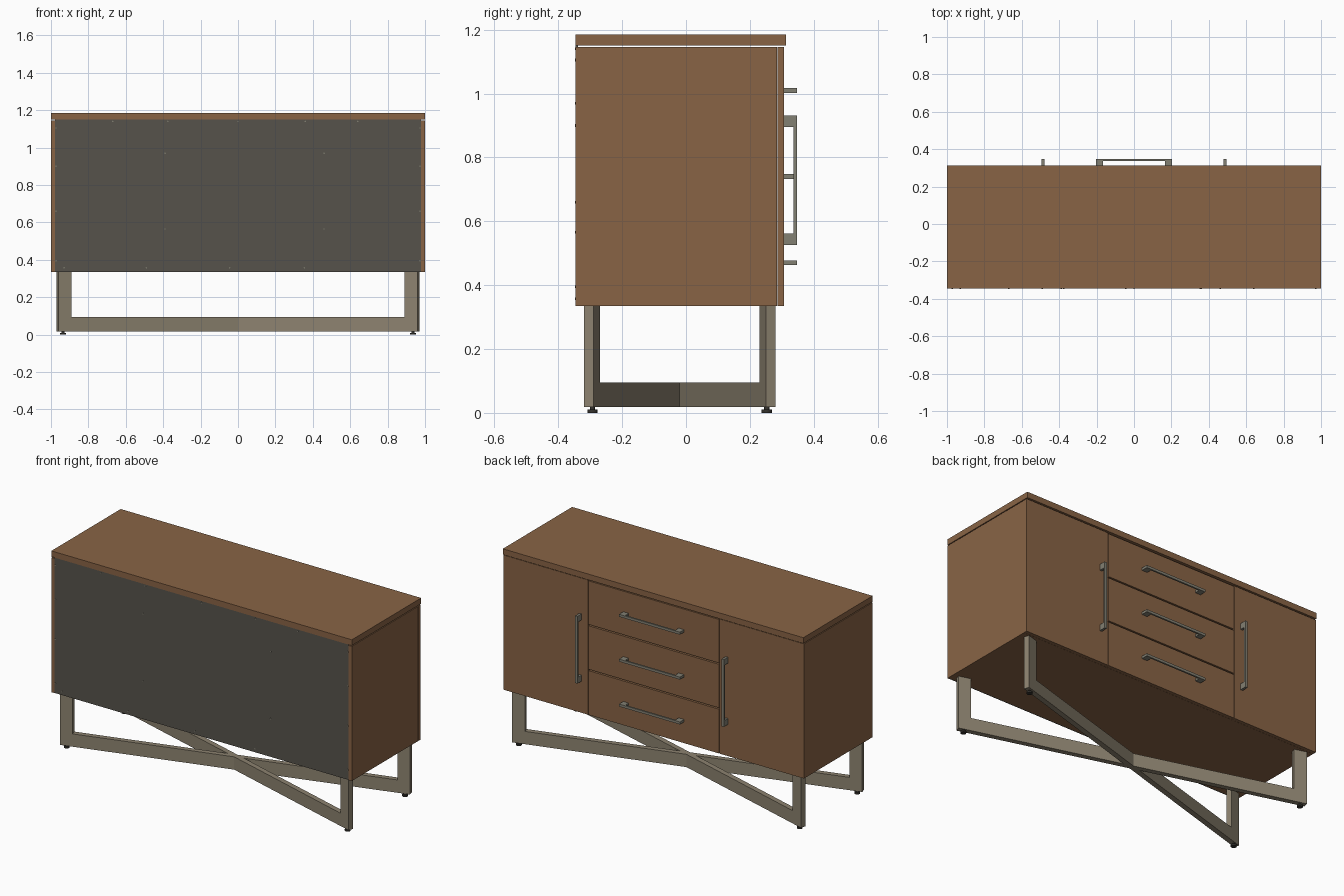
import bpy, bmesh, math
from mathutils import Matrix, Vector

cube = bpy.data.objects.get("Cube")
if cube:
    bpy.data.objects.remove(cube, do_unlink=True)


def material(name, rgb):
    m = bpy.data.materials.new(name)
    m.use_nodes = True
    m.diffuse_color = (*rgb, 1)
    m.node_tree.nodes["Principled BSDF"].inputs["Base Color"].default_value = (*rgb, 1)
    return m


wood = material("walnut brown", (0.25, 0.127, 0.06))
board = material("dark grey board", (0.093, 0.086, 0.07))
metal = material("warm grey metal", (0.265, 0.225, 0.16))
steel = material("handle steel", (0.225, 0.215, 0.17))
rubber = material("dark rubber", (0.035, 0.032, 0.027))


def add_box(bm, lo, hi, turn=Matrix()):
    """Box between two corners, optionally transformed."""
    lo, hi = Vector(lo), Vector(hi)
    size = hi - lo
    mat = turn @ Matrix.Translation((lo + hi) / 2) @ Matrix.Diagonal((*size, 1))
    bmesh.ops.create_cube(bm, size=1, matrix=mat)


def add_disc(bm, at, radius, depth, turn=Matrix(), sides=16):
    bmesh.ops.create_cone(bm, cap_ends=True, segments=sides, radius1=radius,
                          radius2=radius, depth=depth,
                          matrix=Matrix.Translation(at) @ turn)


def finish(name, bm, mat):
    me = bpy.data.meshes.new(name)
    bm.to_mesh(me)
    bm.free()
    me.materials.append(mat)
    ob = bpy.data.objects.new(name, me)
    bpy.context.collection.objects.link(ob)
    return ob


def box(name, lo, hi, mat):
    bm = bmesh.new()
    add_box(bm, lo, hi)
    return finish(name, bm, mat)


# Main levels of the cabinet
BASE, RIM, TOP = 0.335, 1.145, 1.185
REAR, CARCASS, FACE = -0.346, 0.285, 0.307
WALL, SPLIT, GAP = 0.022, 0.435, 0.002

# Carcass: sides, floor, dividers, rear board and worktop
for side, s in (("left", 1), ("right", -1)):
    xs = sorted((s, s * (1 - WALL)))
    box(side + "_side_panel", (xs[0], REAR, BASE), (xs[1], CARCASS, RIM), wood)
    xs = sorted((s * (SPLIT - 0.01), s * (SPLIT + 0.01)))
    box(side + "_divider", (xs[0], REAR + 0.01, BASE + WALL), (xs[1], CARCASS, RIM), wood)
box("floor_panel", (WALL - 1, REAR + 0.008, BASE), (1 - WALL, CARCASS, BASE + WALL), wood)
box("rear_board", (WALL - 1, REAR, BASE + 0.001), (1 - WALL, REAR + 0.008, 1.15), board)
box("worktop", (-1, REAR, 1.15), (1, 0.313, TOP), wood)

# Doors
for side, s in (("left", 1), ("right", -1)):
    xs = sorted((s, s * (SPLIT + GAP)))
    box(side + "_door", (xs[0], CARCASS + 0.001, BASE), (xs[1], FACE, RIM), wood)


def handle(name, centre, length, upright):
    """Flat bar on two blocks standing off the face."""
    bm = bmesh.new()
    half, w, out = length / 2, 0.0075, 0.347 - FACE
    turn = Matrix.Translation(centre)
    if upright:
        turn = turn @ Matrix.Rotation(math.pi / 2, 4, "Y")
    add_box(bm, (-half, out - 0.01, -w), (half, out, w), turn)
    for s in (1, -1):
        xs = sorted((s * half, s * (half - 0.036)))
        add_box(bm, (xs[0], 0, -w), (xs[1], out - 0.01, w), turn)
    finish(name, bm, steel)


# Drawers with their handles
step = (RIM - BASE) / 3
for i, level in enumerate(("lower", "middle", "upper")):
    z = BASE + i * step
    box(level + "_drawer", (GAP - SPLIT, CARCASS + 0.001, z + (0.004 if i else 0)),
        (SPLIT - GAP, FACE, z + step - 0.004), wood)
    handle(level + "_drawer_handle", (0, FACE, z + step / 2), 0.405, False)
for side, s in (("left", 1), ("right", -1)):
    handle(side + "_door_handle", (s * 0.487, FACE, 0.728), 0.405, True)

# Crossed base: two U-shaped frames on the diagonals
MID_Y, HALF, THICK, LEG, FLOOR = -0.02, 1.0065, 0.0155, 0.073, 0.018
for name, s in (("first_base_frame", 1), ("second_base_frame", -1)):
    angle = s * math.radians(16.45)
    turn = Matrix.Translation((0, MID_Y, 0)) @ Matrix.Rotation(angle, 4, "Z")
    bm = bmesh.new()
    add_box(bm, (LEG - HALF, -THICK, FLOOR), (HALF - LEG, THICK, 0.095), turn)
    add_box(bm, (-HALF, -THICK, FLOOR), (LEG - HALF, THICK, BASE), turn)
    add_box(bm, (HALF - LEG, -THICK, FLOOR), (HALF, THICK, BASE), turn)
    finish(name, bm, metal)

# Levelling feet
bm = bmesh.new()
for sx in (1, -1):
    for sy in (1, -1):
        x, y = sx * 0.935, MID_Y + sy * 0.273
        add_disc(bm, (x, y, 0.005), 0.016, 0.01)
        add_disc(bm, (x, y, 0.014), 0.008, 0.01)
finish("levelling_feet", bm, rubber)

# Small screw heads on the rear board
bm = bmesh.new()
spots = [(x, z) for x in (-0.39, 0.46) for z in (0.565, 0.97)]
spots += [(x, 1.14) for x in (-0.67, -0.375, 0, 0.36, 0.64)]
spots += [(x, 0.357) for x in (-0.93, -0.49, -0.045, 0.355)]
spots += [(x, z) for x in (-0.973, 0.973) for z in (0.395, 0.66, 0.9, 1.105)]
for x, z in spots:
    add_disc(bm, (x, REAR - 0.0005, z), 0.004, 0.002, Matrix.Rotation(math.pi / 2, 4, "X"), 8)
finish("rear_screws", bm, steel)
